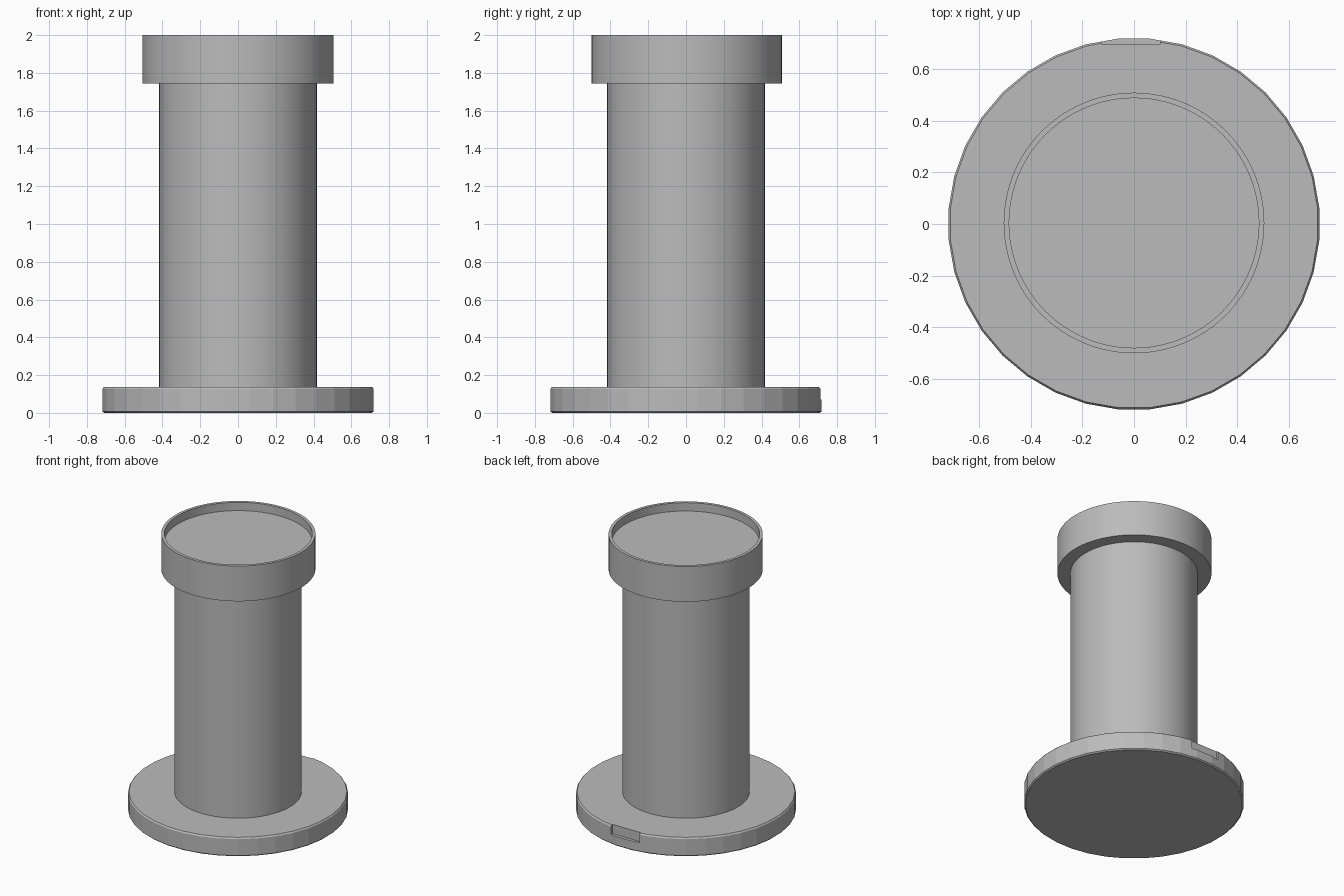
import bpy, bmesh, math

cube = bpy.data.objects.get("Cube")
if cube:
    bpy.data.objects.remove(cube, do_unlink=True)

grey = bpy.data.materials.new("plain grey")
grey.use_nodes = True
colour = (0.5, 0.5, 0.5, 1)
grey.diffuse_color = colour
grey.node_tree.nodes["Principled BSDF"].inputs["Base Color"].default_value = colour


def lathe(name, profile, sides, centre=(0, 0), turn=0.0):
    """Closed solid of revolution; the profile runs from the bottom up as (radius, z)."""
    bm = bmesh.new()
    rings = []
    for r, z in profile:
        rings.append([bm.verts.new((centre[0] + r * math.cos(turn + i * math.tau / sides),
                                    centre[1] + r * math.sin(turn + i * math.tau / sides), z))
                      for i in range(sides)])
    for low, high in zip(rings, rings[1:]):
        for i in range(sides):
            j = (i + 1) % sides
            bm.faces.new((low[i], low[j], high[j], high[i]))
    bm.faces.new(rings[0][::-1])
    bm.faces.new(rings[-1])
    mesh = bpy.data.meshes.new(name)
    bm.to_mesh(mesh)
    bm.free()
    mesh.materials.append(grey)
    obj = bpy.data.objects.new(name, mesh)
    bpy.context.collection.objects.link(obj)
    return obj


def smooth(obj):
    bpy.ops.object.select_all(action="DESELECT")
    obj.select_set(True)
    bpy.context.view_layer.objects.active = obj
    bpy.ops.object.shade_smooth_by_angle(angle=math.radians(30))


# Faceted foot with softened edges
SIDES = 36
foot = lathe("base_disc", [(0.712, 0), (0.721, 0.008), (0.721, 0.127), (0.714, 0.137)],
             SIDES, turn=math.pi / SIDES)

# Small notch cut into the back of the foot
bpy.ops.mesh.primitive_cube_add(size=1, location=(-0.012, 0.745, 0.12))
cutter = bpy.context.object
cutter.name = "notch_cutter"
cutter.scale = (0.225, 0.1, 0.1)
cutter.data.materials.append(grey)
cutter.hide_render = True
cutter.hide_set(True)
cut = foot.modifiers.new("notch", "BOOLEAN")
cut.operation = "DIFFERENCE"
cut.solver = "EXACT"
cut.object = cutter

# Upright column
smooth(lathe("column", [(0.417, 0.12), (0.417, 1.76)], 64))

# Wide cap with a shallow dish in its top
smooth(lathe("cap", [(0.505, 1.745), (0.505, 2.0), (0.484, 2.0), (0.484, 1.94)],
             96, centre=(0, 0.004)))
